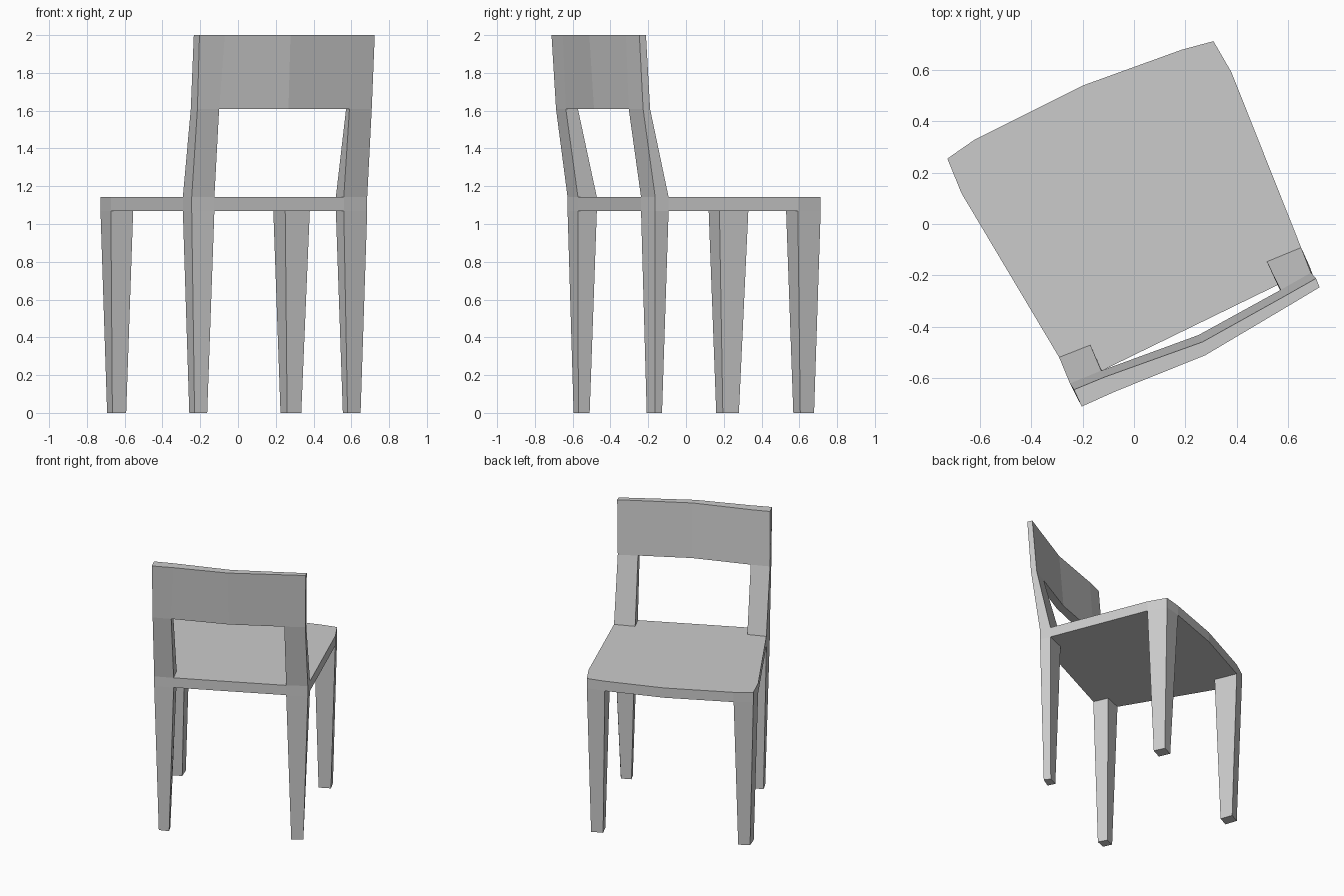
import bpy, bmesh

if "Cube" in bpy.data.objects:
    bpy.data.objects.remove(bpy.data.objects["Cube"])


def loft(name, rings, cap_start=True, cap_end=True):
    """Skin a list of (z, [(x, y), ...]) outlines into one flat-shaded object."""
    bm = bmesh.new()
    loops = [[bm.verts.new((x, y, z)) for x, y in pts] for z, pts in rings]
    n = len(loops[0])
    for a, b in zip(loops, loops[1:]):
        for i in range(n):
            j = (i + 1) % n
            bm.faces.new((a[i], a[j], b[j], b[i]))
    if cap_start:
        bm.faces.new(loops[0][::-1])
    if cap_end:
        bm.faces.new(loops[-1])
    bmesh.ops.recalc_face_normals(bm, faces=bm.faces)
    if not (cap_start and cap_end):
        # open ends: make sure the walls face outwards
        c = sum((v.co for v in bm.verts), bm.verts[:][0].co * 0) / len(bm.verts)
        f = bm.faces[:][0]
        if f.normal.dot(f.calc_center_median() - c) < 0:
            bmesh.ops.reverse_faces(bm, faces=bm.faces)
    me = bpy.data.meshes.new(name)
    bm.to_mesh(me)
    bm.free()
    ob = bpy.data.objects.new(name, me)
    bpy.context.collection.objects.link(ob)
    return ob


UNDER, SEAT, RAIL, TOP = 1.07, 1.142, 1.608, 2.0

# leg sections at seat height, all counter-clockwise
front_l = [(-.673, .12), (-.555, .177), (-.62, .33), (-.728, .255)]
front_r = [(.25, .53), (.38, .592), (.31, .713), (.187, .68)]
back_l = [(-.245, -.627), (-.125, -.572), (-.17, -.472), (-.292, -.52)]
back_r = [(.56, -.238), (.684, -.163), (.652, -.092), (.518, -.147)]

# tapered legs: top section to floor section
feet = {
    "front_leg_left": (front_l, [(-.665, .16), (-.592, .195), (-.622, .28), (-.693, .243)]),
    "front_leg_right": (front_r, [(.26, .568), (.335, .605), (.3, .678), (.225, .645)]),
    "back_leg_left": (back_l, [(-.23, -.595), (-.163, -.57), (-.195, -.51), (-.258, -.535)]),
    "back_leg_right": (back_r, [(.58, -.208), (.649, -.165), (.62, -.127), (.555, -.157)]),
}
for name, (top, foot) in feet.items():
    loft(name, [(0, foot), (UNDER, top)], cap_end=False)

# seat slab with bowed front edge, following the leg corners
outline = [back_l[0], back_l[1], back_r[0], back_r[1], back_r[2],
           front_r[1], front_r[2], front_r[3], (-.2, .54),
           front_l[2], front_l[3], front_l[0], back_l[3]]
loft("seat", [(UNDER, outline), (SEAT, outline)])

# curved backrest sections: rear edge left to right, then front edge back again
rail = [(-.215, -.688), (-.1, -.636), (.267, -.487), (.59, -.303), (.708, -.227),
        (.69, -.19), (.572, -.257), (.252, -.433), (-.128, -.572), (-.25, -.622)]
crest = [(-.204, -.712), (-.07, -.652), (.278, -.512), (.605, -.318), (.724, -.247),
         (.71, -.212), (.59, -.28), (.267, -.46), (-.115, -.597), (-.234, -.646)]
loft("backrest", [(RAIL, rail), (TOP, crest)])

# raked posts joining seat to backrest
loft("back_post_left", [(SEAT, back_l), (RAIL, [rail[0], rail[1], rail[8], rail[9]])],
     cap_start=False, cap_end=False)
loft("back_post_right", [(SEAT, back_r), (RAIL, [rail[3], rail[4], rail[5], rail[6]])],
     cap_start=False, cap_end=False)
